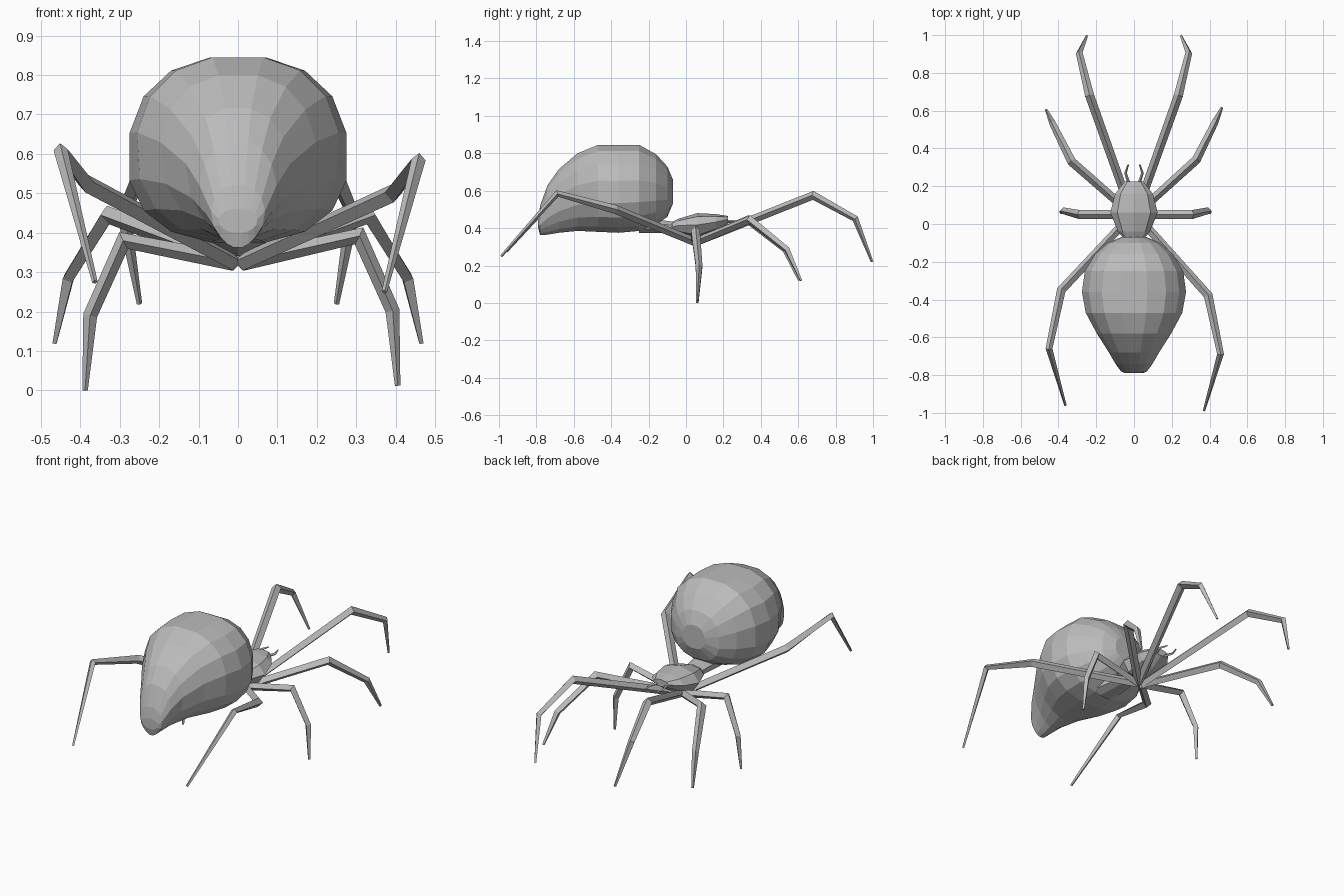
import bpy
import bmesh
from math import cos, sin, pi, copysign
from mathutils import Vector

cube = bpy.data.objects.get("Cube")
if cube:
    bpy.data.objects.remove(cube)

grey = bpy.data.materials.new("plain_grey")
grey.use_nodes = True
tone = (0.5, 0.5, 0.5, 1)
grey.diffuse_color = tone
grey.node_tree.nodes["Principled BSDF"].inputs["Base Color"].default_value = tone


def skin(name, rings):
    """Closed flat-faced surface through rings of equal point count."""
    bm = bmesh.new()
    loops = [[bm.verts.new(p) for p in ring] for ring in rings]
    n = len(loops[0])
    for a, b in zip(loops, loops[1:]):
        for i in range(n):
            j = (i + 1) % n
            bm.faces.new((a[i], a[j], b[j], b[i]))
    bm.faces.new(loops[0])
    bm.faces.new(loops[-1])
    bmesh.ops.recalc_face_normals(bm, faces=bm.faces)
    mesh = bpy.data.meshes.new(name)
    bm.to_mesh(mesh)
    bm.free()
    mesh.materials.append(grey)
    obj = bpy.data.objects.new(name, mesh)
    bpy.context.collection.objects.link(obj)
    return obj


def slice_ring(y, half, low, high, sides, turn=0.0, power=1.0, keel=0.0, waist=0.45):
    """Rounded cross-section at y; keel narrows its lower half."""
    mid = low + (high - low) * waist
    top = max(sin(2 * pi * (i + turn) / sides) for i in range(sides)) ** power
    ring = []
    for i in range(sides):
        a = 2 * pi * (i + turn) / sides
        c = copysign(abs(cos(a)) ** power, cos(a))
        s = copysign(abs(sin(a)) ** power, sin(a)) / top
        width = half * (1 + keel * min(s, 0))
        ring.append((width * c, y, mid + s * ((high - mid) if s > 0 else (mid - low))))
    return ring


# Abdomen: y, half width, bottom, top, keel
abdomen = [
    (-0.07, 0.07, 0.53, 0.66, 0), (-0.10, 0.14, 0.46, 0.73, 0),
    (-0.16, 0.21, 0.42, 0.795, 0), (-0.25, 0.265, 0.385, 0.845, 0),
    (-0.36, 0.28, 0.375, 0.845, 0), (-0.47, 0.26, 0.38, 0.845, 0.1),
    (-0.58, 0.20, 0.385, 0.80, 0.25), (-0.68, 0.135, 0.375, 0.715, 0.4),
    (-0.74, 0.10, 0.365, 0.63, 0.45), (-0.78, 0.07, 0.362, 0.52, 0.4),
    (-0.79, 0.05, 0.40, 0.46, 0.2),
]
skin("abdomen", [slice_ring(y, w, lo, hi, 16, 0.5, 0.85, k) for y, w, lo, hi, k in abdomen])

# Head section and the narrow waist behind it
head = [
    (-0.08, 0.05, 0.375, 0.43), (-0.04, 0.085, 0.37, 0.45), (0.06, 0.125, 0.34, 0.48),
    (0.16, 0.10, 0.38, 0.475), (0.225, 0.05, 0.425, 0.465),
]
skin("head_section", [slice_ring(*row, 8, waist=0.55) for row in head])
skin("waist", [slice_ring(y, w, 0.375, hi, 8, 0.5)
               for y, w, hi in ((-0.25, 0.08, 0.46), (-0.04, 0.05, 0.43))])


def limb(name, points, radii):
    """Four-sided jointed limb through the points."""
    pts = [Vector(p) for p in points]
    across = (pts[-1] - pts[0]).cross(Vector((0, 0, 1))).normalized()
    rings = []
    for i, p in enumerate(pts):
        t = Vector()
        if i:
            t += (p - pts[i - 1]).normalized()
        if i < len(pts) - 1:
            t += (pts[i + 1] - p).normalized()
        t.normalize()
        u = (across - t * across.dot(t)).normalized()
        v = t.cross(u)
        r = radii[i]
        rings.append([p + u * r, p + v * r, p - u * r, p - v * r])
    skin(name, rings)


# Legs: joints on the -x side (mirrored x) and the small shift of the +x side
legs = {
    "front_leg": ([(0.235, 0.68, 0.575), (0.29, 0.905, 0.45), (0.25, 0.995, 0.22)], (0, 0, 0)),
    "second_leg": ([(0.33, 0.33, 0.445), (0.43, 0.53, 0.285), (0.465, 0.605, 0.12)], (0, 0.01, 0)),
    "third_leg": ([(0.29, 0.05, 0.38), (0.375, 0.07, 0.19), (0.388, 0.06, 0.0)], (0.017, 0, 0.012)),
    "rear_leg": ([(0.385, -0.35, 0.525), (0.45, -0.66, 0.61), (0.363, -0.96, 0.275)],
                 (0.008, -0.028, -0.025)),
}
for side, label in ((-1, "right"), (1, "left")):
    for name, (joints, shift) in legs.items():
        path = [(side * 0.01, 0.05, 0.325)]
        for j in joints:
            p = Vector(j) + (Vector(shift) if side > 0 else Vector())
            path.append((side * p.x, p.y, p.z))
        limb(f"{label}_{name}", path, (0.022, 0.024, 0.018, 0.007))
    # Feelers
    limb(f"{label}_feeler",
         [(side * x, y, 0.435) for x, y in ((0.025, 0.21), (0.045, 0.27), (0.03, 0.315))],
         (0.009, 0.007, 0.004))
